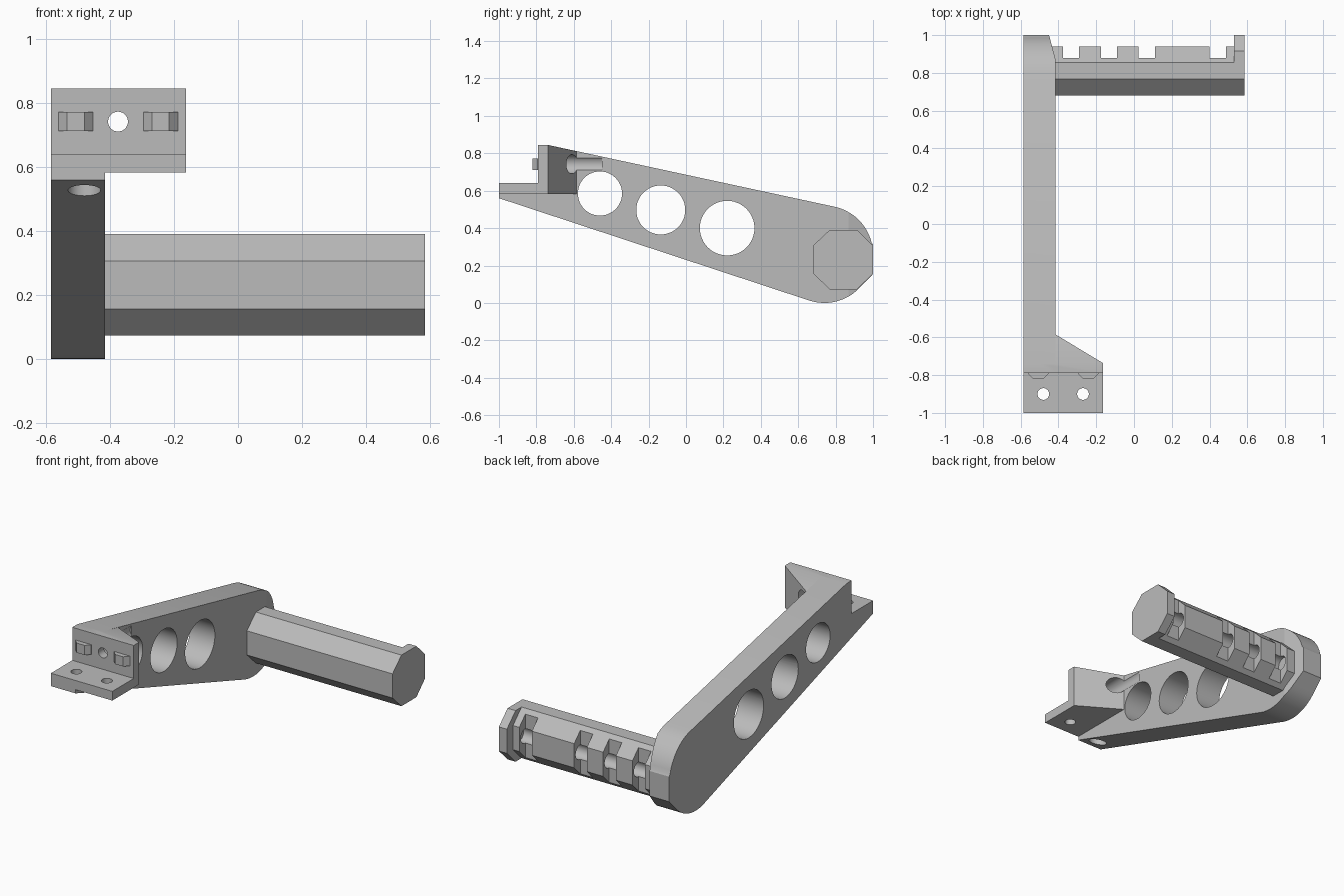
import bpy, bmesh
from math import radians, cos, sin
from mathutils import Vector, Matrix

if "Cube" in bpy.data.objects:
    bpy.data.objects.remove(bpy.data.objects["Cube"])

grey = bpy.data.materials.new("mid_grey_plastic")
grey.use_nodes = True
COLOR = (0.5, 0.5, 0.5, 1)
grey.diffuse_color = COLOR
grey.node_tree.nodes["Principled BSDF"].inputs["Base Color"].default_value = COLOR


def prism(name, points, lo, hi, axis):
    """Extrude a 2D outline along x (points are y,z) or z (points are x,y)."""
    place = (lambda a, b, t: (t, a, b)) if axis == "x" else (lambda a, b, t: (a, b, t))
    bm = bmesh.new()
    face = bm.faces.new([bm.verts.new(place(a, b, lo)) for a, b in points])
    ext = bmesh.ops.extrude_face_region(bm, geom=[face])
    moved = [g for g in ext["geom"] if isinstance(g, bmesh.types.BMVert)]
    bmesh.ops.translate(bm, verts=moved, vec=place(0, 0, hi - lo))
    bmesh.ops.recalc_face_normals(bm, faces=bm.faces)
    return finish(name, bm)


def box(name, lo, hi):
    outline = [(lo[0], lo[1]), (hi[0], lo[1]), (hi[0], hi[1]), (lo[0], hi[1])]
    return prism(name, outline, lo[2], hi[2], "z")


def rod(name, start, end, radius):
    start, end = Vector(start), Vector(end)
    way = end - start
    bm = bmesh.new()
    bmesh.ops.create_cone(
        bm, cap_ends=True, segments=48, radius1=radius, radius2=radius, depth=way.length,
        matrix=Matrix.Translation((start + end) / 2) @ way.to_track_quat("Z", "Y").to_matrix().to_4x4())
    return finish(name, bm)


def finish(name, bm):
    mesh = bpy.data.meshes.new(name)
    bm.to_mesh(mesh)
    bm.free()
    mesh.materials.append(grey)
    obj = bpy.data.objects.new(name, mesh)
    bpy.context.collection.objects.link(obj)
    return obj


def combine(target, tools, operation):
    """Apply booleans one by one and discard the tool objects."""
    for tool in tools:
        tool.hide_render = True
        mod = target.modifiers.new("cut", "BOOLEAN")
        mod.object, mod.operation, mod.solver = tool, operation, "EXACT"
        graph = bpy.context.evaluated_depsgraph_get()
        mesh = bpy.data.meshes.new_from_object(target.evaluated_get(graph))
        target.modifiers.clear()
        target.data = mesh
        bpy.data.objects.remove(tool)


LEFT, INNER, EDGE, TIP = -0.585, -0.415, -0.163, 0.585
CY, CZ, R = 0.74, 0.26, 0.26


def arc(start, stop, steps):
    angles = [radians(start + (stop - start) * i / steps) for i in range(steps + 1)]
    return [(CY + R * cos(a), CZ + R * sin(a)) for a in angles]


# Sloping arm with a rounded rear end
outline = [(-1, 0.56), (-1, 0.64), (-0.79, 0.64), (-0.79, 0.845), (-0.74, 0.845)]
outline += arc(77.5, 14, 12) + [(1, 0.31), (1, 0.155)] + arc(-42, -108, 12)
arm = prism("arm", outline, LEFT, INNER, "x")

# Mounting bracket: ledge and upright with a diagonal gusset
ledge = box("ledge", (LEFT + 0.02, -1, 0.583), (EDGE, -0.75, 0.64))
gusset = prism("gusset", [(-0.5, -0.79), (EDGE, -0.79), (EDGE, -0.737),
                          (INNER, -0.585), (-0.5, -0.585)], 0.583, 0.845, "z")
slope_cut = prism("slope_cut", [(-0.74, 0.845), (-0.74, 1), (-0.4, 1), (-0.4, 0.77)],
                  -0.7, 0, "x")
combine(gusset, [slope_cut], "DIFFERENCE")
combine(arm, [ledge, gusset], "UNION")

# Lightening holes, screw holes, counterbores and the chamfer beside the grip
cutters = [rod("hole", (-0.7, y, z), (-0.35, y, z), r)
           for y, z, r in ((-0.46, 0.585, 0.118), (-0.135, 0.497, 0.131), (0.22, 0.4, 0.146))]
cutters += [rod("screw", (x, -0.9, 0.4), (x, -0.9, 0.7), 0.031) for x in (-0.48, -0.27)]
cutters += [
    rod("screw_access", (-0.48, -0.9, 0.4), (-0.48, -0.9, 0.583), 0.051),
    rod("upright_screw", (-0.375, -0.9, 0.742), (-0.375, -0.6, 0.742), 0.031),
    rod("upright_access", (-0.375, -0.735, 0.742), (-0.375, -0.45, 0.742), 0.051),
    prism("chamfer", [(-0.45, 1.001), (INNER, 0.87), (-0.3, 0.87), (-0.3, 1.1)], -0.1, 0.6, "z"),
]
combine(arm, cutters, "DIFFERENCE")
arm.name = "arm_and_bracket"

# Locating pegs on the upright
for side, x in (("right", -0.507), ("left", -0.242)):
    prism(side + "_locating_peg", [(x - 0.054, -0.785), (x - 0.054, -0.793), (x - 0.027, -0.82),
                                   (x + 0.027, -0.82), (x + 0.054, -0.793), (x + 0.054, -0.785)],
          0.712, 0.772, "z")


# Octagonal grip with a flattened back, end flange, slots and inner channel
def octagon(back, flat):
    return [(0.68, 0.157), (0.68, 0.307), (0.768, 0.39), (flat, 0.39),
            (back, 0.307), (back, 0.157), (flat, 0.073), (0.768, 0.073)]


grip = prism("grip", octagon(0.94, 0.856), INNER - 0.03, 0.54, "x")
slots = [box("slot", (x, 0.88, 0), (x + 0.087, 1.1, 0.5)) for x in (-0.377, -0.176, 0.023, 0.4)]
slots.append(rod("channel", (-0.4, 0.88, 0.232), (0.53, 0.88, 0.232), 0.045))
combine(grip, slots, "DIFFERENCE")
prism("grip_flange", octagon(1.0, 0.915), 0.53, TIP, "x")

# Smooth round holes, keep every edge crisp
bpy.ops.object.select_all(action="DESELECT")
for obj in bpy.context.scene.objects:
    if obj.type == "MESH" and grey.name in obj.data.materials:
        obj.select_set(True)
        bpy.context.view_layer.objects.active = obj
bpy.ops.object.shade_smooth_by_angle(angle=radians(25))
